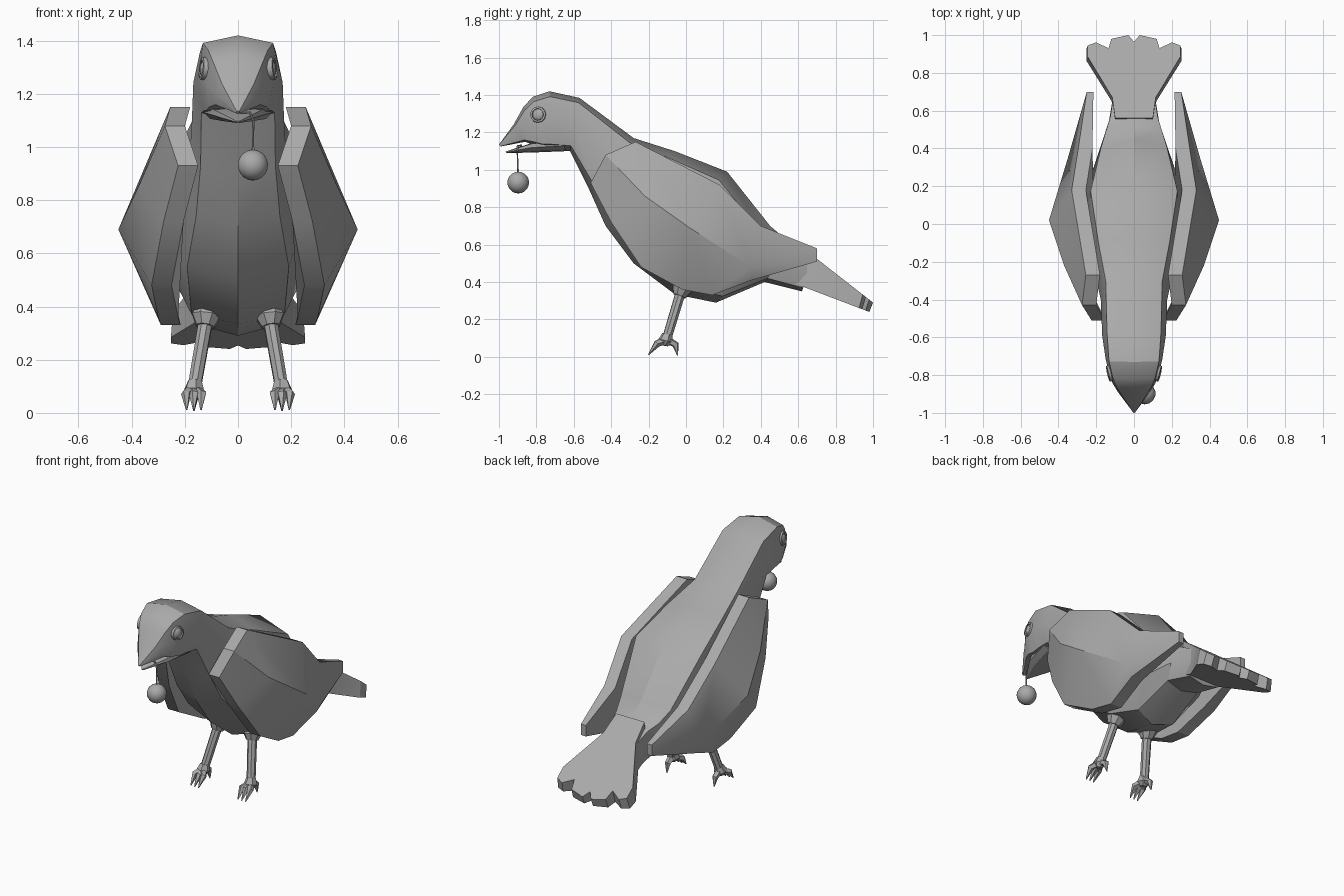
import bpy, bmesh, math
from mathutils import Vector, Matrix

if "Cube" in bpy.data.objects:
    bpy.data.objects.remove(bpy.data.objects["Cube"])

grey = bpy.data.materials.new("plain grey")
grey.use_nodes = True
colour = (0.4, 0.4, 0.4, 1)
grey.diffuse_color = colour
grey.node_tree.nodes["Principled BSDF"].inputs["Base Color"].default_value = colour


def finish(name, bm, mirror=False, angle=30):
    """Turn a bmesh into a shaded object, mirrored across x if wanted."""
    bmesh.ops.recalc_face_normals(bm, faces=bm.faces[:])
    data = bpy.data.meshes.new(name)
    bm.to_mesh(data)
    bm.free()
    data.materials.append(grey)
    ob = bpy.data.objects.new(name, data)
    bpy.context.collection.objects.link(ob)
    if mirror:
        ob.modifiers.new("mirror", "MIRROR")
    bpy.ops.object.select_all(action="DESELECT")
    ob.select_set(True)
    bpy.context.view_layer.objects.active = ob
    bpy.ops.object.shade_smooth_by_angle(angle=math.radians(angle))
    return ob


def loft(bm, rings):
    """Skin a list of equal closed rings and cap both ends."""
    loops = [[bm.verts.new(p) for p in ring] for ring in rings]
    n = len(loops[0])
    for a, b in zip(loops, loops[1:]):
        for i in range(n):
            j = (i + 1) % n
            bm.faces.new((a[i], a[j], b[j], b[i]))
    bm.faces.new(loops[0])
    bm.faces.new(loops[-1])


def tube(bm, points, radii, sides=6):
    """Tapered tube through points."""
    pts = [Vector(p) for p in points]
    rings = []
    for i, p in enumerate(pts):
        d = pts[min(i + 1, len(pts) - 1)] - pts[max(i - 1, 0)]
        q = d.to_track_quat("Z", "Y")
        rings.append([p + q @ Vector((radii[i] * math.cos(t), radii[i] * math.sin(t), 0))
                      for t in (math.tau * k / sides for k in range(sides))])
    loft(bm, rings)


def section(top, bottom, w, crown, belly):
    """Ten sided ring hung between a top and a bottom point."""
    half = ((0, 0), (0.09, crown), (0.5, 1), (0.9, belly), (1, 0))
    right = [(w * s, top[0] + (bottom[0] - top[0]) * t, top[1] + (bottom[1] - top[1]) * t)
             for t, s in half]
    return right + [(-x, y, z) for x, y, z in right[-2:0:-1]]


# Body with head and upper beak
body = bmesh.new()
loft(body, [section(*r) for r in (
    ((-1.0, 1.135), (-0.99, 1.125), 0.006, 0.8, 0.9),
    ((-0.92, 1.245), (-0.86, 1.15), 0.085, 0.7, 1.0),
    ((-0.87, 1.335), (-0.81, 1.13), 0.115, 0.8, 0.95),
    ((-0.82, 1.39), (-0.76, 1.11), 0.132, 0.85, 0.9),
    ((-0.73, 1.42), (-0.7, 1.105), 0.15, 0.88, 0.85),
    ((-0.57, 1.385), (-0.62, 1.1), 0.168, 0.85, 0.82),
    ((-0.28, 1.17), (-0.52, 0.9), 0.176, 0.85, 0.8),
    ((-0.06, 1.1), (-0.43, 0.7), 0.21, 0.9, 0.75),
    ((0.22, 0.99), (-0.28, 0.5), 0.255, 0.9, 0.75),
    ((0.45, 0.7), (-0.06, 0.335), 0.25, 0.7, 0.7),
    ((0.52, 0.64), (0.16, 0.29), 0.2, 0.75, 0.65),
    ((0.58, 0.6), (0.42, 0.4), 0.14, 0.9, 0.8),
    ((0.68, 0.54), (0.62, 0.35), 0.115, 0.95, 0.9))])
finish("body", body)

# Lower beak
jaw = bmesh.new()
loft(jaw, [section(*r) for r in (
    ((-0.965, 1.098), (-0.96, 1.09), 0.006, 0.9, 0.8),
    ((-0.82, 1.145), (-0.84, 1.092), 0.09, 1.0, 0.6),
    ((-0.66, 1.16), (-0.64, 1.1), 0.13, 1.0, 0.8))])
finish("lower_beak", jaw)

# Tail fan with notched feather ends, thinner toward the tip
half = [(0.1, 0.56), (0.115, 0.67), (0.245, 0.885), (0.245, 0.945), (0.2, 0.962),
        (0.135, 0.93), (0.12, 0.98), (0.03, 1.0)]
outline = half + [(0, 0.965)] + [(-x, y) for x, y in reversed(half)]
tail = bmesh.new()
rings = []
for under in (0, 1):
    rings.append([(x * (1 + 0.03 * under), y - 0.02 * under,
                   0.54 - (y - 0.68) * 0.78 - under * (0.05 + (1 - y) * 0.4))
                  for x, y in outline])
loft(tail, rings)
finish("tail", tail)

# Wings: rim points are (x, y, z), the ridge bulges outward
rim = [(0.255, -0.27, 1.15), (0.33, 0.18, 0.92), (0.295, 0.4, 0.7), (0.25, 0.7, 0.58),
       (0.25, 0.7, 0.51), (0.31, 0.35, 0.41), (0.29, 0.14, 0.33), (0.3, -0.02, 0.36),
       (0.325, -0.24, 0.48), (0.28, -0.4, 0.72), (0.225, -0.51, 0.93), (0.275, -0.43, 1.08)]
ridge = [(0.37, -0.22, 0.86), (0.45, 0.02, 0.69), (0.35, 0.35, 0.48)]
wing = bmesh.new()
outer = [wing.verts.new(p) for p in rim + ridge]
for f in ((11, 0, 12), (10, 11, 12), (0, 1, 13, 12), (1, 2, 14, 13), (2, 3, 14), (3, 4, 14),
          (4, 5, 14), (5, 6, 14), (6, 7, 13, 14), (7, 8, 13), (8, 9, 12, 13), (9, 10, 12)):
    wing.faces.new([outer[i] for i in f])
n = len(rim)
inner = [wing.verts.new((x - (0.035 if y > 0.6 else 0.075), y, z)) for x, y, z in rim]
for i in range(n):
    j = (i + 1) % n
    wing.faces.new((outer[i], outer[j], inner[j], inner[i]))
wing.faces.new(inner)
finish("wing", wing, True)

# Legs with a flared collar
leg = bmesh.new()
tube(leg, [(0.115, -0.015, 0.4), (0.118, -0.02, 0.365), (0.124, -0.035, 0.325)],
     [0.04, 0.058, 0.036], 8)
tube(leg, [(0.122, -0.03, 0.34), (0.165, -0.105, 0.09)], [0.028, 0.026], 8)
finish("leg", leg, True)

# Feet: ankle, three front toes and one back toe
foot = bmesh.new()
tube(foot, [(0.162, -0.1, 0.12), (0.166, -0.11, 0.085), (0.167, -0.115, 0.06)],
     [0.028, 0.04, 0.02])
for dx in (-0.03, 0, 0.03):
    tube(foot, [(0.166, -0.105, 0.09), (0.166 + dx, -0.155, 0.07), (0.166 + dx * 0.9, -0.2, 0.012)],
         [0.022, 0.019, 0.003], 5)
tube(foot, [(0.166, -0.1, 0.09), (0.166, -0.055, 0.065), (0.166, -0.045, 0.008)],
     [0.022, 0.019, 0.003], 5)
finish("foot", foot, True)

# Eyes: a ball in a raised rim
place = Matrix.Translation((0.126, -0.79, 1.295)) @ Matrix.Rotation(-0.22, 4, "Z") \
    @ Matrix.Rotation(-0.1, 4, "Y")
eye = bmesh.new()
bmesh.ops.create_uvsphere(eye, u_segments=12, v_segments=8, radius=0.032,
                          matrix=place @ Matrix.Diagonal((0.55, 1, 1, 1)))
finish("eye", eye, True)
lid = bmesh.new()
loops = []
for k in range(12):
    a = math.tau * k / 12
    loops.append([lid.verts.new(place @ Vector((h, r * math.cos(a), r * math.sin(a))))
                  for r, h in ((0.045, -0.015), (0.042, 0.012), (0.032, 0.014), (0.03, -0.015))])
for a, b in zip(loops, loops[1:] + loops[:1]):
    for i in range(4):
        j = (i + 1) % 4
        lid.faces.new((a[i], a[j], b[j], b[i]))
finish("eye_rim", lid, True)

# Berry hanging from the beak by its stem
berry = bmesh.new()
bmesh.ops.create_uvsphere(berry, u_segments=14, v_segments=10, radius=0.058,
                          matrix=Matrix.Translation((0.056, -0.897, 0.932)))
finish("berry", berry)
stem = bmesh.new()
tube(stem, [(0.056, -0.897, 0.97), (0.058, -0.902, 1.1), (0.045, -0.9, 1.13), (0, -0.88, 1.13)],
     [0.006, 0.005, 0.005, 0.005])
finish("berry_stem", stem)
